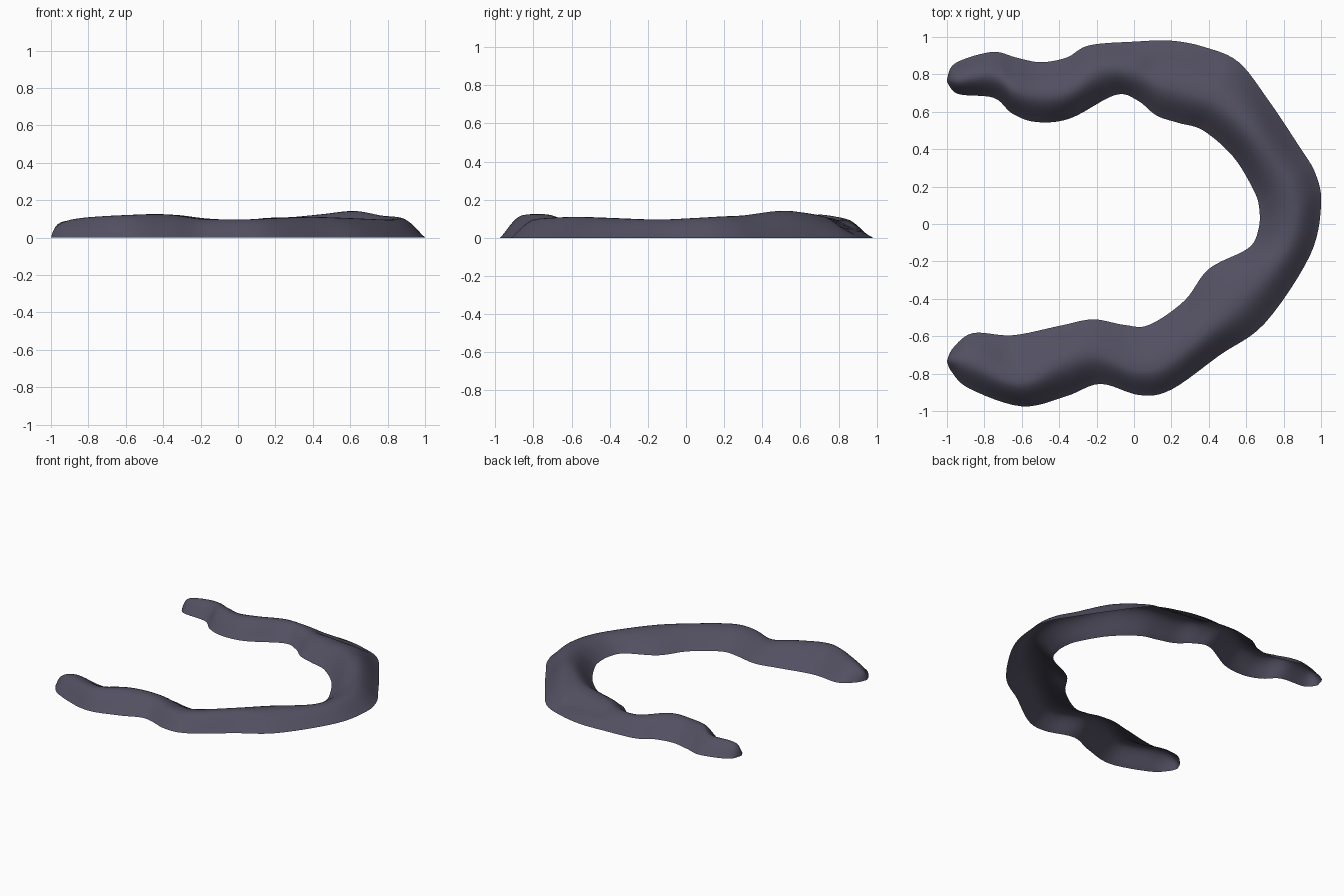
import bpy, math
from mathutils import Vector

if "Cube" in bpy.data.objects:
    bpy.data.objects.remove(bpy.data.objects["Cube"])

# Stations along the ridge: outer edge x, y, inner edge x, y, crest position (0 outer..1 inner), height
stations = [
    (-1.0, .775, -1.0, .76, .5, .0), (-.955, .86, -.94, .695, .55, .082),
    (-.76, .92, -.75, .675, .5, .098), (-.63, .89, -.65, .59, .56, .115),
    (-.5, .865, -.52, .545, .55, .112), (-.36, .89, -.34, .565, .56, .122),
    (-.24, .955, -.1, .69, .5, .102), (.0, .975, .02, .66, .52, .095),
    (.2, .98, .12, .58, .6, .105), (.38, .945, .24, .54, .6, .11),
    (.56, .865, .37, .5, .58, .125), (.72, .66, .53, .36, .52, .142),
    (.88, .42, .64, .18, .48, .118), (.97, .27, .67, .08, .45, .112),
    (1.0, .1, .665, -.03, .42, .104), (.94, -.17, .61, -.13, .43, .096),
    (.7, -.53, .4, -.24, .42, .105), (.46, -.7, .27, -.41, .42, .11),
    (.2, -.885, .08, -.54, .38, .102), (.03, -.915, -.05, -.54, .37, .096),
    (-.18, -.855, -.22, -.51, .45, .1), (-.36, -.92, -.4, -.545, .47, .124),
    (-.6, -.975, -.65, -.595, .34, .12), (-.88, -.88, -.86, -.583, .45, .1),
    (-.975, -.79, -.965, -.66, .5, .06)]
tip = (-1.0, -.735, -1.0, -.73, .5, .0)
stations.append(tip)


def spline(a, b, c, d, t):
    return [.5 * (2 * q + (r - p) * t + (2 * p - 5 * q + 4 * r - s) * t * t
                  + (3 * q - p - 3 * r + s) * t ** 3) for p, q, r, s in zip(a, b, c, d)]


# Shallow dents: segment start, segment end, radius, depth
dents = [((.1, .85), (.42, .84), .05, .02), ((-.6, -.73), (-.68, -.7), .06, .018),
         ((-.72, .84), (-.5, .8), .05, .008)]


def dent(x, y):
    total = 0
    for a, b, r, depth in dents:
        a, b, p = Vector(a), Vector(b), Vector((x, y))
        k = max(0, min(1, (p - a).dot(b - a) / (b - a).length_squared))
        total += depth * math.exp(-((p - a.lerp(b, k)).length / r) ** 2)
    return total


# Ridge shell, swept through the stations and open underneath
STEPS, SIDE = 6, 8
rows = []
n = len(stations)
for i in range(n - 1):
    pts = [stations[max(0, min(n - 1, i + k))] for k in (-1, 0, 1, 2)]
    for j in range(STEPS):
        rows.append(spline(*pts, j / STEPS))
rows.append(list(tip))

verts, faces = [], []
for ox, oy, ix, iy, crest, h in rows:
    h = max(h, 0)
    for k in range(-SIDE, SIDE + 1):
        s = 1 - abs(k) / SIDE
        u = crest * s if k <= 0 else 1 - (1 - crest) * s
        x, y = ox + (ix - ox) * u, oy + (iy - oy) * u
        z = math.sin(math.pi / 2 * s) ** 1.15 * h
        z = max(0, z - dent(x, y) * min(1, z / .06))
        verts.append((x, y, z))
W = 2 * SIDE + 1
for r in range(len(rows) - 1):
    for k in range(W - 1):
        a = r * W + k
        faces.append((a, a + 1, a + W + 1, a + W))

mesh = bpy.data.meshes.new("winding_ridge")
mesh.from_pydata(verts, [], faces)
mesh.update()
if sum(p.normal.z for p in mesh.polygons) < 0:
    mesh.flip_normals()
for p in mesh.polygons:
    p.use_smooth = True
ridge = bpy.data.objects.new("winding_ridge", mesh)
bpy.context.collection.objects.link(ridge)

# Dark slate colour
slate = bpy.data.materials.new("dark_slate")
slate.diffuse_color = (.085, .08, .12, 1)
slate.use_nodes = True
slate.node_tree.nodes["Principled BSDF"].inputs["Base Color"].default_value = slate.diffuse_color
mesh.materials.append(slate)
